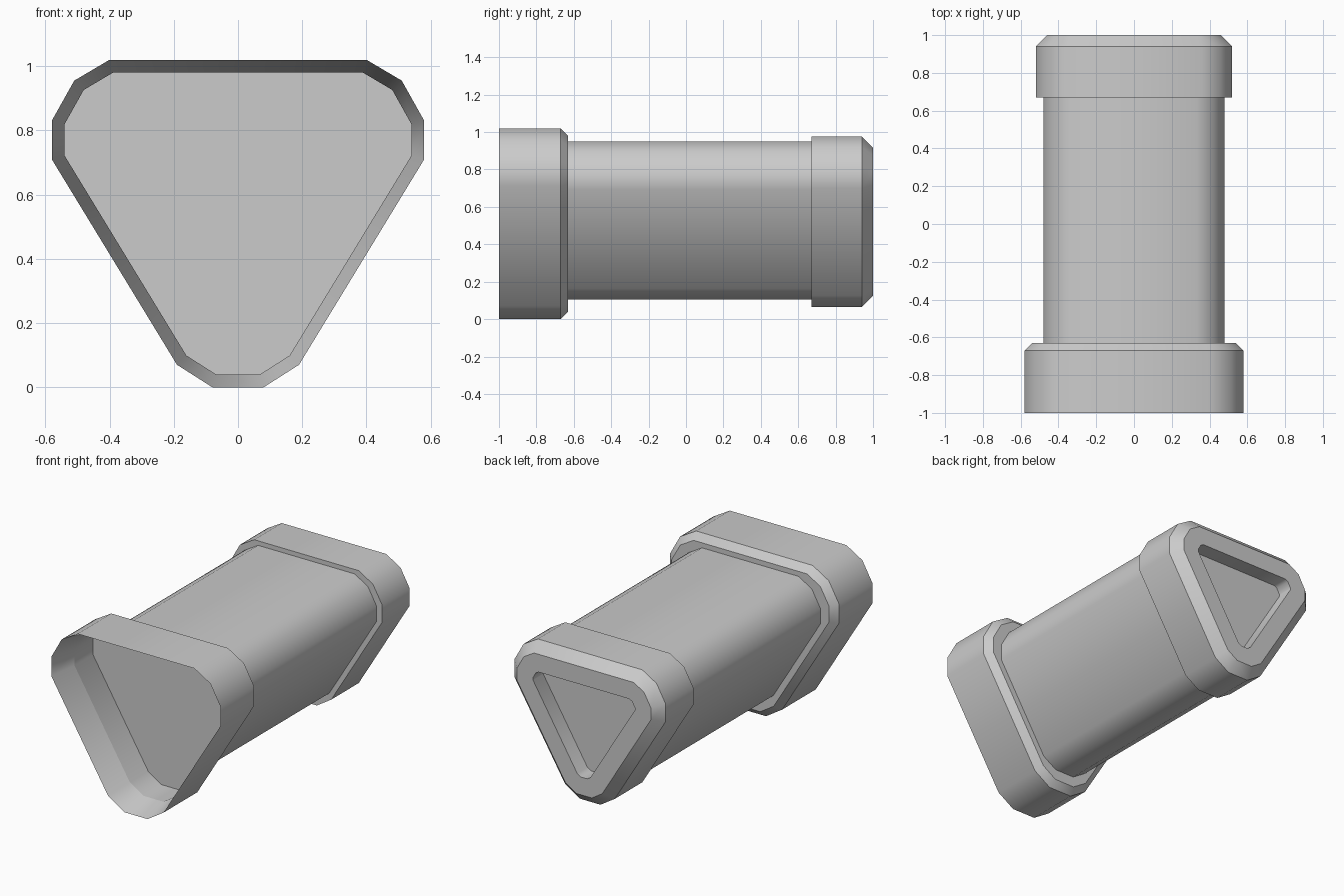
import bpy
import bmesh
from mathutils import Vector

if "Cube" in bpy.data.objects:
    bpy.data.objects.remove(bpy.data.objects["Cube"], do_unlink=True)

grey = bpy.data.materials.new("plain_grey")
grey.use_nodes = True
COLOUR = (0.6, 0.6, 0.6, 1)
grey.diffuse_color = COLOUR
grey.node_tree.nodes["Principled BSDF"].inputs["Base Color"].default_value = COLOUR

# Right half of the rounded triangle, bottom to top, mirrored to a full loop
HALF = [(0.08, 0), (0.19, 0.07), (0.58, 0.71), (0.58, 0.83), (0.51, 0.955), (0.40, 1.02)]
OUTLINE = [Vector(p) for p in HALF] + [Vector((-x, z)) for x, z in reversed(HALF)]
CENTRE = Vector((0, 0.61))


def profile(scale, inset):
    """Scale the outline about its centre, then move every side inward."""
    pts = [CENTRE + (p - CENTRE) * scale for p in OUTLINE]
    result = []
    for i, p in enumerate(pts):
        before = (p - pts[i - 1]).normalized()
        after = (pts[(i + 1) % len(pts)] - p).normalized()
        n1 = Vector((-before.y, before.x))
        n2 = Vector((-after.y, after.x))
        result.append(p + (n1 + n2) * inset / (1 + n1.dot(n2)))
    return result


def loft(name, scale, stations):
    """Join outline rings given as (y, inset) and cap both ends."""
    bm = bmesh.new()
    rings = [[bm.verts.new((p.x, y, p.y)) for p in profile(scale, inset)]
             for y, inset in stations]
    for a, b in zip(rings, rings[1:]):
        for i in range(len(a)):
            j = (i + 1) % len(a)
            bm.faces.new((a[i], a[j], b[j], b[i]))
    bm.faces.new(rings[0])
    bm.faces.new(rings[-1])
    bmesh.ops.recalc_face_normals(bm, faces=bm.faces)
    for f in bm.faces:
        f.smooth = True
    # Keep the ring edges crisp while the rounded corners stay smooth
    for ring in rings:
        for i, v in enumerate(ring):
            bm.edges.get((v, ring[i - 1])).smooth = False
    mesh = bpy.data.meshes.new(name)
    bm.to_mesh(mesh)
    bm.free()
    mesh.materials.append(grey)
    obj = bpy.data.objects.new(name, mesh)
    bpy.context.collection.objects.link(obj)
    return obj


# Open front collar: recessed floor, tapered mouth, chamfered back edge
loft("front_collar", 1.0, [(-0.65, 0.04), (-0.83, 0.04), (-1, 0), (-0.67, 0), (-0.63, 0.04)])

# Long middle tube
loft("body", 0.827, [(-0.64, 0), (0.68, 0)])

# Rear collar: chamfered end with a sunken panel
loft("rear_collar", 0.895, [(0.67, 0), (0.94, 0), (1, 0.06), (1, 0.17), (0.9, 0.17)])
